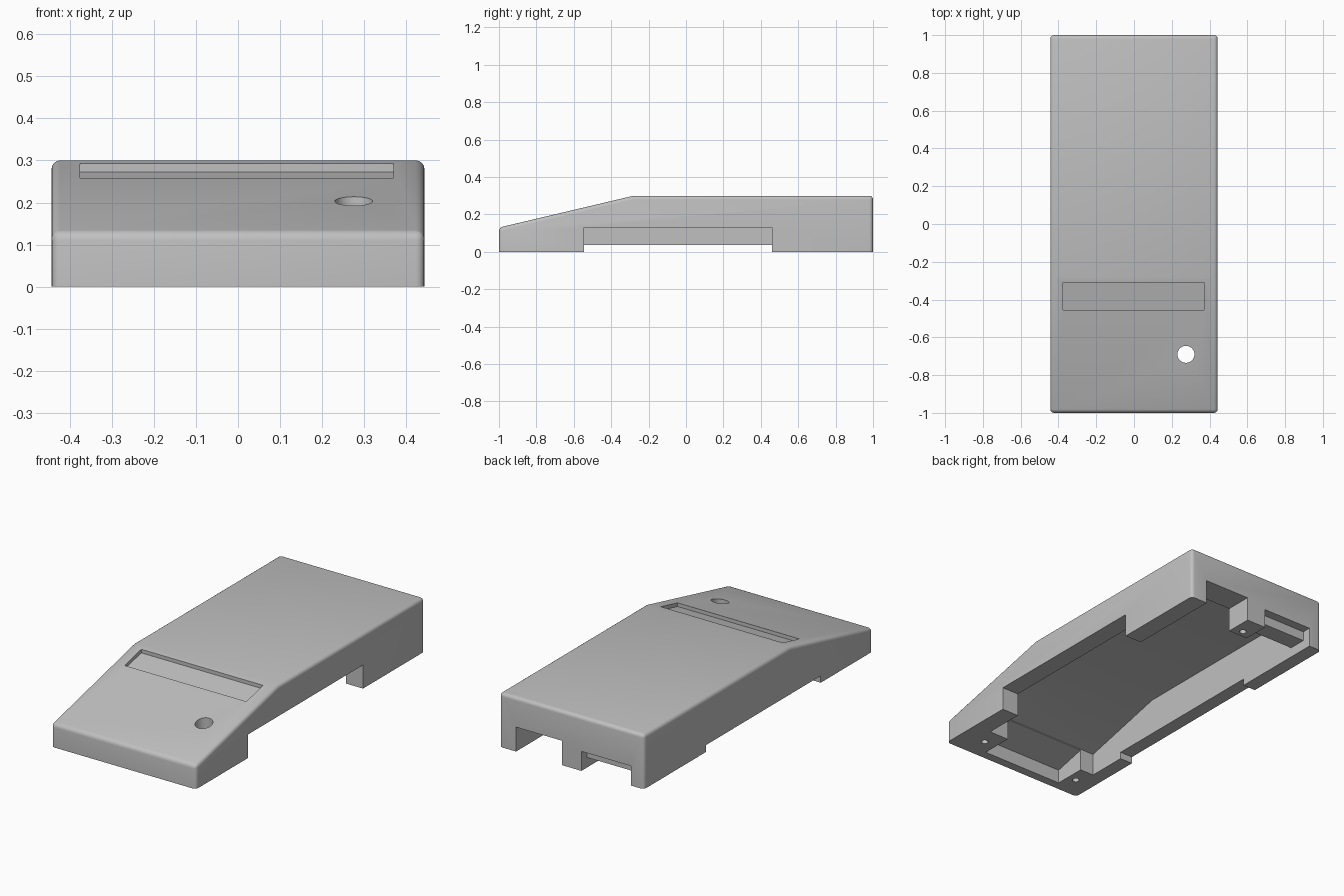
import bpy, bmesh
from math import radians

cube = bpy.data.objects.get("Cube")
if cube:
    bpy.data.objects.remove(cube, do_unlink=True)

grey = bpy.data.materials.new("plain grey")
grey.use_nodes = True
GREY = (0.53, 0.53, 0.53, 1)
grey.diffuse_color = GREY
grey.node_tree.nodes["Principled BSDF"].inputs["Base Color"].default_value = GREY


def slope(y, drop=0.0):
    """Height of the sloping front surface, less a depth."""
    return 0.13 + (y + 1) * 0.17 / 0.72 - drop


def finish(bm, name):
    bmesh.ops.recalc_face_normals(bm, faces=bm.faces)
    mesh = bpy.data.meshes.new(name)
    bm.to_mesh(mesh)
    bm.free()
    mesh.materials.append(grey)
    obj = bpy.data.objects.new(name, mesh)
    bpy.context.collection.objects.link(obj)
    return obj


def prism(name, profile, x0, x1, radius=0):
    """Extrude a (y, z) profile along x, optionally rounding all but the base."""
    bm = bmesh.new()
    face = bm.faces.new([bm.verts.new((x0, y, z)) for y, z in profile])
    out = bmesh.ops.extrude_face_region(bm, geom=[face])
    moved = [v for v in out["geom"] if isinstance(v, bmesh.types.BMVert)]
    bmesh.ops.translate(bm, verts=moved, vec=(x1 - x0, 0, 0))
    bmesh.ops.recalc_face_normals(bm, faces=bm.faces)
    if radius:
        edges = [e for e in bm.edges
                 if max(v.co.z for v in e.verts) > 0.01
                 and e.calc_face_angle() > radians(30)]
        bmesh.ops.bevel(bm, geom=edges, offset=radius, segments=4,
                        profile=0.5, affect='EDGES')
    return finish(bm, name)


def box(name, x0, x1, y0, y1, z1, z0=-0.1):
    return prism(name, [(y0, z0), (y1, z0), (y1, z1), (y0, z1)], x0, x1)


def drill(name, x, y, radius, z0, z1):
    bm = bmesh.new()
    bmesh.ops.create_cone(bm, cap_ends=True, segments=32, radius1=radius,
                          radius2=radius, depth=z1 - z0)
    bmesh.ops.translate(bm, verts=bm.verts, vec=(x, y, (z0 + z1) / 2))
    return finish(bm, name)


# Wedge-fronted outer body
housing = prism("housing", [(-1, 0), (1, 0), (1, 0.3), (-0.28, 0.3), (-1, 0.13)],
                -0.443, 0.443, 0.02)

ROOF = 0.06
cutters = [
    # Main cavity, and the pocket between the front screw blocks
    prism("cavity", [(-0.77, -0.1), (0.85, -0.1), (0.85, 0.24), (-0.287, 0.24),
                     (-0.77, slope(-0.77, ROOF))], -0.365, 0.34),
    prism("front_pocket", [(-0.95, -0.1), (-0.74, -0.1), (-0.74, slope(-0.74, 0.065)),
                           (-0.95, slope(-0.95, 0.065))], -0.28, 0.22),
    # Side openings
    box("tall_side_opening", 0.32, 0.6, -0.545, 0.46, 0.13),
    box("low_side_opening", -0.6, -0.35, -0.545, 0.46, 0.038),
    # Back openings either side of the middle screw block
    box("back_opening", 0.06, 0.34, 0.8, 1.1, 0.135),
    box("back_slot", -0.365, -0.06, 0.8, 1.1, 0.055),
    box("back_slot_step", -0.365, -0.06, 0.95, 1.1, 0.108),
    # Shallow display recess on the slope
    prism("display_recess", [(-0.455, slope(-0.455, 0.02)), (-0.31, slope(-0.31, 0.02)),
                             (-0.31, 0.4), (-0.455, 0.4)], -0.375, 0.37),
    # Button hole right through the slope
    drill("button_hole", 0.275, -0.69, 0.045, 0.05, 0.4),
]
# Screw holes in the base
for x, y in ((0.295, -0.87), (-0.33, -0.87), (0, 0.89)):
    cutters.append(drill("screw_hole", x, y, 0.018, -0.1, 0.06))

bpy.context.view_layer.objects.active = housing
for cutter in cutters:
    cutter.hide_render = True
    mod = housing.modifiers.new(cutter.name, 'BOOLEAN')
    mod.operation = 'DIFFERENCE'
    mod.solver = 'EXACT'
    mod.object = cutter
    bpy.ops.object.modifier_apply(modifier=mod.name)
    bpy.data.objects.remove(cutter, do_unlink=True)

bpy.ops.object.select_all(action='DESELECT')
housing.select_set(True)
bpy.ops.object.shade_smooth_by_angle(angle=radians(30))
